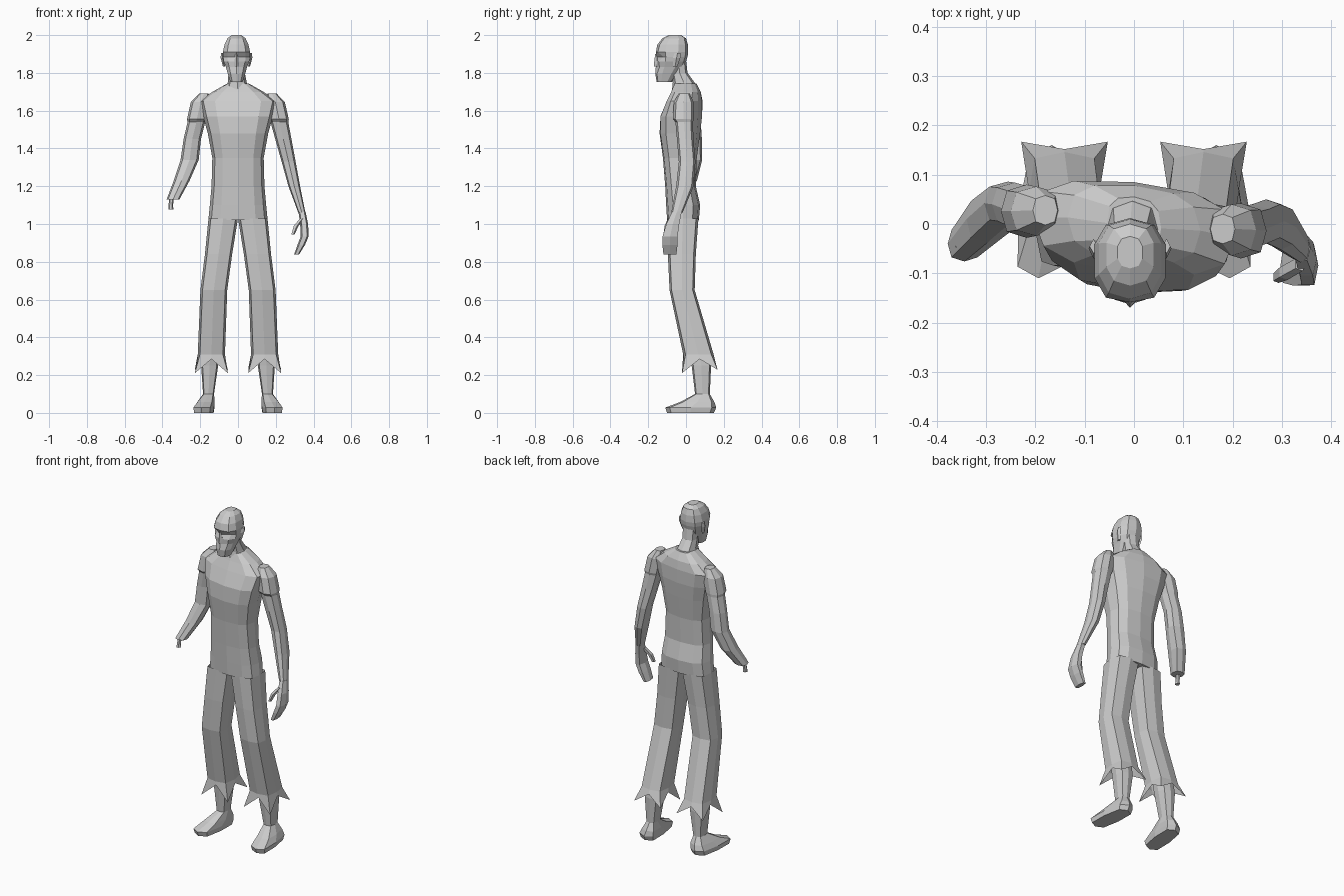
import bpy, bmesh
from math import sin, cos, pi


def loft(name, rings, n=8, p=0.6, start=0.0, caps=(True, True), twist=0.0, edit=None):
    """Skin horizontal superellipse rings given as (x, y, z, half_x, half_y)."""
    bm = bmesh.new()
    loops = []
    for cx, cy, z, hx, hy in rings:
        loop = []
        for i in range(n):
            a = start + 2 * pi * i / n
            c, s = round(cos(a), 6), round(sin(a), 6)
            x = cx + hx * (abs(c) ** p) * (1 if c >= 0 else -1)
            y = cy + hy * (abs(s) ** p) * (1 if s >= 0 else -1)
            y -= twist * x * max(0, min(1, (z - 1.2) / 0.4))
            loop.append(bm.verts.new((x, y, z)))
        loops.append(loop)
    if edit:
        edit(loops)
    for lo, hi in zip(loops, loops[1:]):
        for i in range(n):
            j = (i + 1) % n
            bm.faces.new((lo[i], lo[j], hi[j], hi[i]))
    if caps[0]:
        bm.faces.new(loops[0][::-1])
    if caps[1]:
        bm.faces.new(loops[-1])
    bmesh.ops.recalc_face_normals(bm, faces=bm.faces)
    me = bpy.data.meshes.new(name)
    bm.to_mesh(me)
    bm.free()
    ob = bpy.data.objects.new(name, me)
    bpy.context.collection.objects.link(ob)
    return ob


def ring(z, hx, y0, y1, cx=0.0):
    return (cx, (y0 + y1) / 2, z, hx, (y1 - y0) / 2)


# Torso, shoulders turned slightly about the spine
loft("torso", [
    ring(1.02, 0.157, -0.10, 0.068), ring(1.10, 0.149, -0.105, 0.075),
    ring(1.20, 0.140, -0.11, 0.052), ring(1.35, 0.136, -0.122, 0.057),
    ring(1.48, 0.160, -0.14, 0.075), ring(1.57, 0.185, -0.135, 0.085),
    ring(1.65, 0.205, -0.10, 0.085), ring(1.70, 0.135, -0.078, 0.078),
    ring(1.745, 0.055, -0.062, 0.055),
], n=12, p=0.75, twist=0.1)

# Neck
loft("neck", [ring(1.70, 0.07, -0.075, 0.06), ring(1.75, 0.05, -0.07, 0.045, -0.004),
              ring(1.80, 0.043, -0.075, 0.008, -0.007), ring(1.87, 0.045, -0.08, 0.0, -0.008)],
     n=8, p=0.8)


# Head with sunken eyes and a jaw that stops short of the neck
def face(loops):
    for i in (1, 9):
        loops[4][i].co.y += 0.024
        loops[2][i].co.y += 0.008
    loops[5][0].co.y += 0.004


HX = -0.008
loft("head", [
    ring(1.752, 0.034, -0.155, -0.075, HX), ring(1.795, 0.048, -0.163, -0.04, HX),
    ring(1.83, 0.058, -0.160, -0.012, HX), ring(1.86, 0.070, -0.157, 0.0, HX),
    ring(1.885, 0.074, -0.157, 0.008, HX), ring(1.91, 0.075, -0.163, 0.012, HX),
    ring(1.95, 0.066, -0.152, 0.010, HX), ring(1.983, 0.050, -0.125, 0.0, HX),
    ring(2.0, 0.026, -0.09, -0.025, HX),
], n=10, p=0.8, start=-pi / 2, edit=face)
loft("nose", [ring(1.835, 0.014, -0.17, -0.14, HX), ring(1.845, 0.013, -0.17, -0.14, HX),
              ring(1.90, 0.007, -0.163, -0.14, HX)], n=4, p=1, start=-pi / 2)
for s, side in ((1, "left"), (-1, "right")):
    x = HX + s * 0.074
    loft(side + "_ear", [ring(1.835, 0.006, -0.07, -0.045, x - s * 0.008),
                         ring(1.88, 0.010, -0.07, -0.03, x),
                         ring(1.905, 0.008, -0.06, -0.03, x)], n=4, p=1)


# Trouser legs with ragged cuffs
def ragged(loops):
    cx = sum(v.co.x for v in loops[0]) / 8
    for i, v in enumerate(loops[0]):
        if i % 2:
            v.co.x = cx + (v.co.x - cx) * 1.45
            v.co.y = 0.07 + (v.co.y - 0.07) * 1.4
            v.co.z = 0.21 if v.co.y < 0.07 else 0.228


for s, side in ((1, "left"), (-1, "right")):
    loft(side + "_trouser_leg", [
        ring(0.285, 0.072, -0.008, 0.152, s * 0.141),
        ring(0.31, 0.072, -0.015, 0.146, s * 0.141),
        ring(0.65, 0.071, -0.087, 0.046, s * 0.128),
        ring(0.84, 0.072, -0.096, 0.052, s * 0.103),
        ring(1.03, 0.078, -0.098, 0.066, s * 0.078),
    ], n=8, p=0.5, caps=(False, False), edit=ragged)

    # Shin and foot in one piece, toes turned out
    def toes(loops, s=s):
        for loop in loops[:3]:
            for v in loop:
                v.co.x += s * (0.03 - v.co.y) * 0.1

    loft(side + "_foot", [
        ring(0.0, 0.050, -0.10, 0.148, s * 0.18),
        ring(0.028, 0.054, -0.11, 0.16, s * 0.18),
        ring(0.058, 0.046, -0.03, 0.15, s * 0.172),
        ring(0.10, 0.029, 0.048, 0.126, s * 0.156),
        ring(0.25, 0.045, 0.03, 0.133, s * 0.15),
        ring(0.33, 0.045, 0.015, 0.12, s * 0.148),
    ], n=8, p=0.55, edit=toes)

# Left arm with its hand
loft("left_arm", [
    (0.180, -0.010, 1.690, 0.025, 0.030), (0.198, -0.012, 1.645, 0.050, 0.052),
    (0.217, -0.014, 1.555, 0.052, 0.056), (0.219, -0.010, 1.540, 0.047, 0.046),
    (0.240, -0.004, 1.450, 0.043, 0.044), (0.268, 0.006, 1.330, 0.037, 0.044),
    (0.298, -0.006, 1.200, 0.031, 0.046), (0.338, -0.048, 1.060, 0.019, 0.030),
], n=8, p=0.75)
loft("left_hand", [
    (0.339, -0.048, 1.065, 0.019, 0.028), (0.350, -0.070, 1.000, 0.021, 0.038),
    (0.353, -0.084, 0.935, 0.021, 0.044), (0.335, -0.085, 0.890, 0.020, 0.044),
    (0.310, -0.085, 0.838, 0.013, 0.038),
], n=6, p=0.7)
loft("left_thumb", [
    (0.338, -0.080, 1.030, 0.012, 0.016), (0.307, -0.098, 0.990, 0.014, 0.016),
    (0.290, -0.108, 0.945, 0.009, 0.012),
], n=5, p=0.9)

# Right arm ending in a stump with bare bone
loft("right_arm", [
    (-0.180, 0.028, 1.690, 0.025, 0.030), (-0.198, 0.026, 1.645, 0.052, 0.050),
    (-0.218, 0.026, 1.555, 0.052, 0.054), (-0.220, 0.032, 1.540, 0.047, 0.046),
    (-0.242, 0.040, 1.450, 0.046, 0.044), (-0.256, 0.042, 1.340, 0.048, 0.044),
    (-0.298, 0.010, 1.230, 0.042, 0.048), (-0.344, -0.040, 1.130, 0.034, 0.036),
], n=8, p=0.75)
loft("arm_bone", [
    (-0.355, -0.055, 1.078, 0.014, 0.014), (-0.356, -0.054, 1.095, 0.012, 0.012),
    (-0.350, -0.045, 1.160, 0.012, 0.012),
], n=6, p=1)
